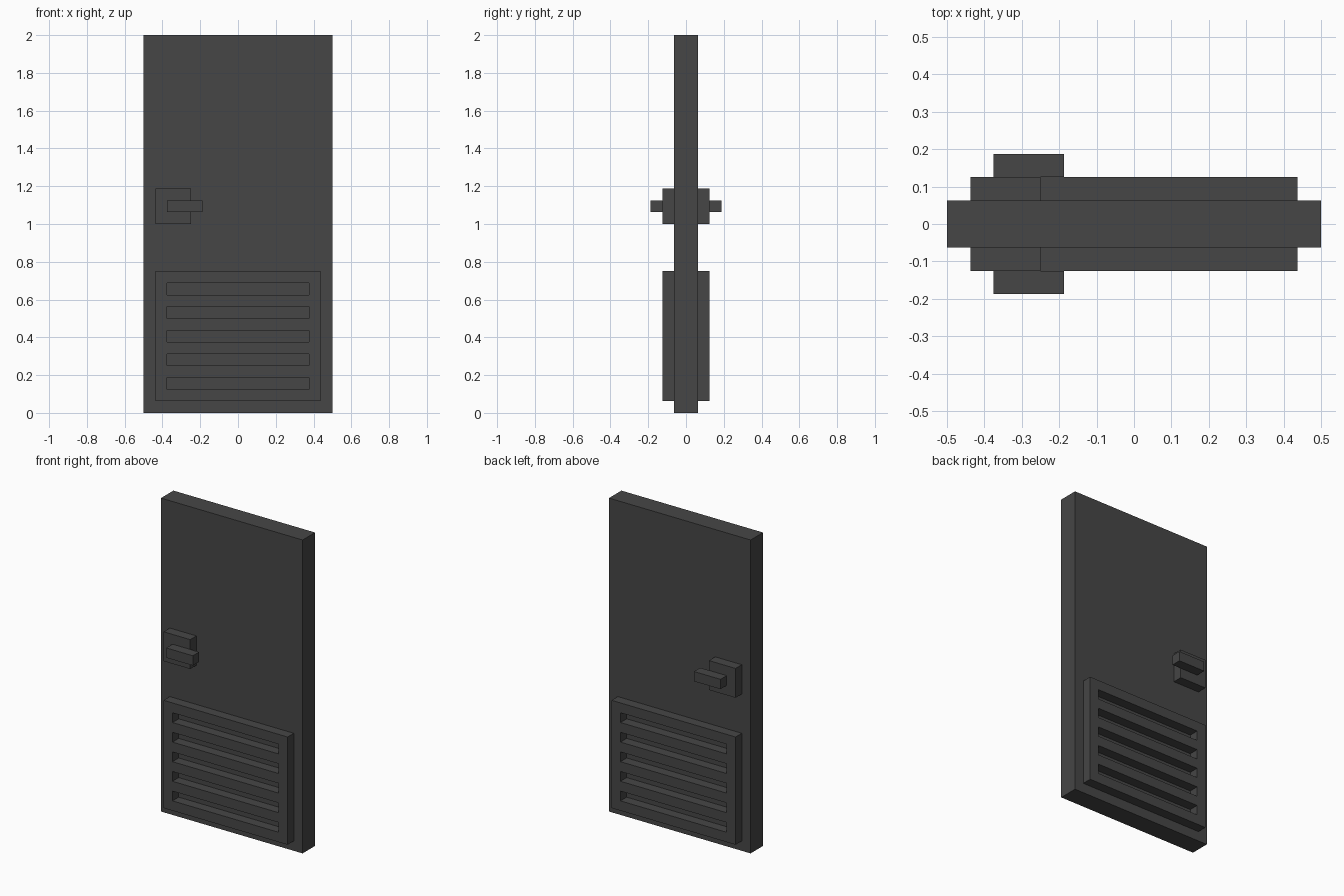
import bpy, bmesh
from mathutils import Vector

if "Cube" in bpy.data.objects:
    bpy.data.objects.remove(bpy.data.objects["Cube"], do_unlink=True)

U = 1 / 16  # modelling unit

dark_grey = bpy.data.materials.new("dark grey")
dark_grey.use_nodes = True
colour = (0.061, 0.061, 0.061, 1)
dark_grey.diffuse_color = colour
bsdf = next(n for n in dark_grey.node_tree.nodes if n.type == 'BSDF_PRINCIPLED')
bsdf.inputs["Base Color"].default_value = colour


def finish(name, bm):
    bmesh.ops.recalc_face_normals(bm, faces=bm.faces[:])
    mesh = bpy.data.meshes.new(name)
    bm.to_mesh(mesh)
    bm.free()
    mesh.materials.append(dark_grey)
    obj = bpy.data.objects.new(name, mesh)
    bpy.context.collection.objects.link(obj)
    return obj


def box(name, lo, hi):
    """Box between two corners, given in units."""
    bm = bmesh.new()
    bmesh.ops.create_cube(bm, size=1)
    lo, hi = Vector(lo) * U, Vector(hi) * U
    for v in bm.verts:
        v.co = Vector((lo[i] if v.co[i] < 0 else hi[i]) for i in range(3))
    return finish(name, bm)


def vent(name, y0, y1):
    """Panel with five slots: a grid of cells without the slot cells, extruded."""
    xs = [-7, -6, 6, 7]
    zs = range(1, 13)
    bm = bmesh.new()
    grid = [[bm.verts.new((x * U, y0 * U, z * U)) for x in xs] for z in zs]
    for r in range(len(zs) - 1):
        for c in range(len(xs) - 1):
            if c == 1 and r % 2 == 1:
                continue
            bm.faces.new((grid[r][c], grid[r][c + 1],
                          grid[r + 1][c + 1], grid[r + 1][c]))
    out = bmesh.ops.extrude_face_region(bm, geom=bm.faces[:])
    moved = [g for g in out["geom"] if isinstance(g, bmesh.types.BMVert)]
    bmesh.ops.translate(bm, verts=moved, vec=(0, (y1 - y0) * U, 0))
    return finish(name, bm)


# Door leaf
box("door_leaf", (-8, -1, 0), (8, 1, 32))

# Vent panel, lock plate and handle on both sides
for side, s in (("front", -1), ("back", 1)):
    vent(side + "_vent_panel", s, 2 * s)
    y = sorted((s, 2 * s))
    box(side + "_lock_plate", (-7, y[0], 16), (-4, y[1], 19))
    y = sorted((2 * s, 3 * s))
    box(side + "_handle", (-6, y[0], 17), (-3, y[1], 18))
